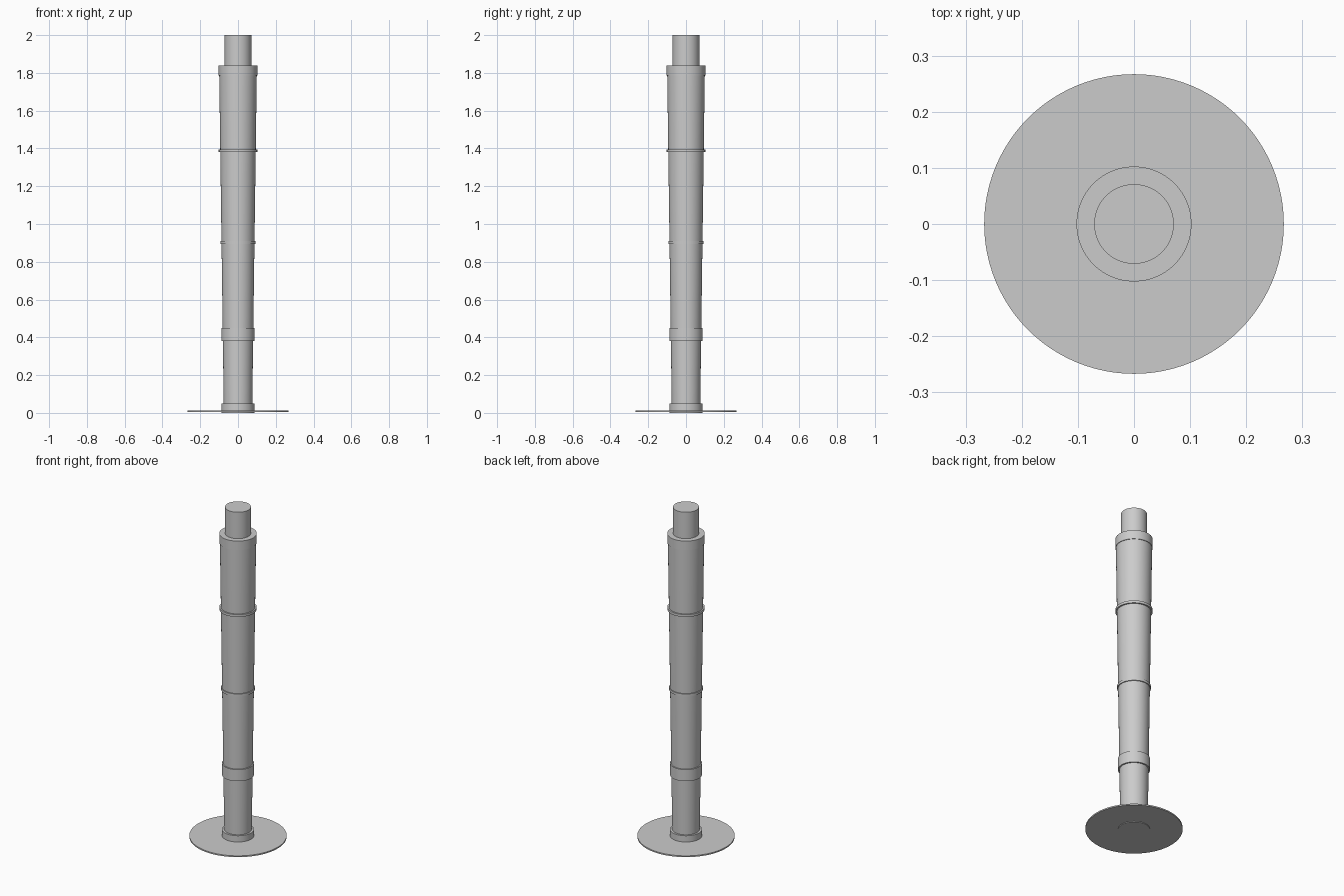
import bpy
import math

cube = bpy.data.objects.get("Cube")
if cube:
    bpy.data.objects.remove(cube, do_unlink=True)

# Single plain grey
GREY = (0.6, 0.6, 0.6, 1.0)
grey = bpy.data.materials.new("plain grey")
grey.use_nodes = True
grey.diffuse_color = GREY
grey.node_tree.nodes["Principled BSDF"].inputs["Base Color"].default_value = GREY


def tapered(name, bottom, top, r_bottom, r_top=None, sides=96):
    """Smooth round part standing between two heights."""
    bpy.ops.mesh.primitive_cone_add(
        vertices=sides, radius1=r_bottom, radius2=r_top or r_bottom,
        depth=top - bottom, location=(0, 0, (bottom + top) / 2))
    obj = bpy.context.object
    obj.name = name
    obj.data.materials.append(grey)
    bpy.ops.object.shade_smooth_by_angle(angle=math.radians(30))
    return obj


# Foot plate and the socket that passes through it
tapered("base_plate", 0.004, 0.012, 0.267)
tapered("base_socket", 0, 0.05, 0.088)

# Long shaft widening upwards
tapered("shaft", 0.01, 1.835, 0.075, 0.1)

# Bands around the shaft
tapered("lower_band", 0.38, 0.45, 0.088)
tapered("middle_band", 0.895, 0.91, 0.0925)
tapered("upper_band", 1.38, 1.395, 0.102)
tapered("top_collar", 1.785, 1.84, 0.1025)

# Narrow plug on top
tapered("top_plug", 1.83, 2.0, 0.071)
